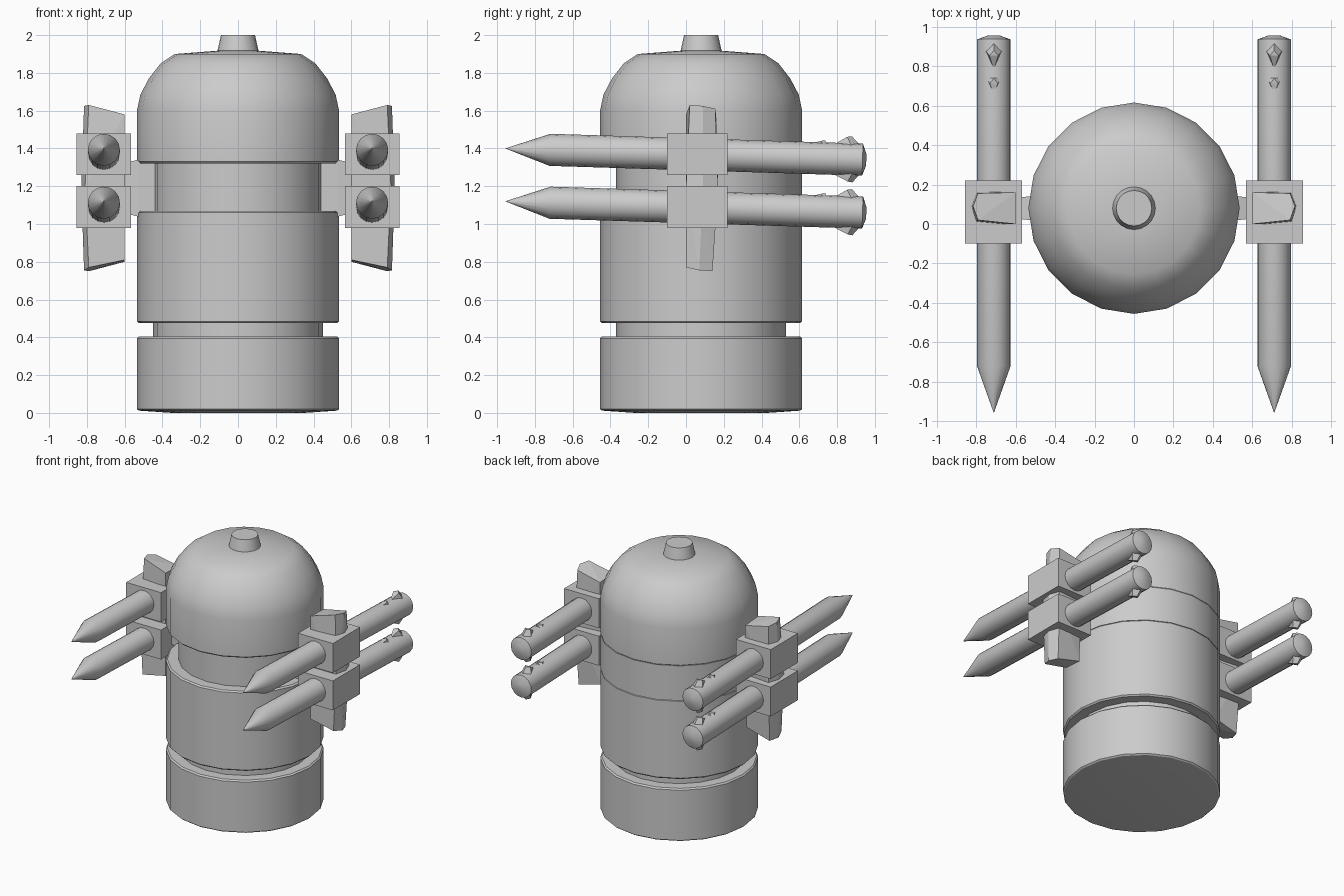
import bpy, bmesh
from math import cos, sin, pi, radians
from mathutils import Matrix, Vector

if "Cube" in bpy.data.objects:
    bpy.data.objects.remove(bpy.data.objects["Cube"])

CY = 0.08  # depth position of the body axis


def finish(name, bm, mirror=False, smooth=False):
    bmesh.ops.remove_doubles(bm, verts=bm.verts, dist=1e-5)
    bmesh.ops.recalc_face_normals(bm, faces=bm.faces)
    me = bpy.data.meshes.new(name)
    bm.to_mesh(me)
    bm.free()
    ob = bpy.data.objects.new(name, me)
    bpy.context.collection.objects.link(ob)
    bpy.ops.object.select_all(action='DESELECT')
    ob.select_set(True)
    bpy.context.view_layer.objects.active = ob
    if smooth:
        bpy.ops.object.shade_smooth_by_angle(angle=radians(32))
    if mirror:
        ob.modifiers.new("Mirror", 'MIRROR').use_mirror_merge = False
    return ob


def lathe(name, profile, matrix, sides=20, arc=2 * pi, mirror=False):
    """Revolve (radius, height) points; a partial arc is closed with end caps."""
    bm = bmesh.new()
    full = arc > 6.28
    n = sides if full else sides + 1
    rings = [[bm.verts.new(matrix @ Vector((r * cos(arc * i / sides), r * sin(arc * i / sides), z)))
              for i in range(n)] for r, z in profile]
    for a, b in zip(rings, rings[1:]):
        for i in range(n if full else n - 1):
            j = (i + 1) % n
            bm.faces.new((a[i], a[j], b[j], b[i]))
    if full:
        bm.faces.new(rings[0])
        bm.faces.new(rings[-1])
    else:
        for i in (0, n - 1):
            bm.faces.new([ring[i] for ring in rings])
    return finish(name, bm, mirror, True)


def hull(name, points):
    """Faceted solid around a few points, mirrored to the other side."""
    bm = bmesh.new()
    for p in points:
        bm.verts.new(p)
    bmesh.ops.convex_hull(bm, input=bm.verts)
    bmesh.ops.dissolve_limit(bm, angle_limit=radians(1), verts=bm.verts, edges=bm.edges)
    return finish(name, bm, True)


def box(x0, x1, y0, y1, z0, z1):
    return [(x, y, z) for x in (x0, x1) for y in (y0, y1) for z in (z0, z1)]


# Body: stacked drums around a narrower core
axis = Matrix.Translation((0, CY, 0))
lathe("base_drum", [(0.35, 0), (0.525, 0.012), (0.535, 0.02), (0.535, 0.395), (0.525, 0.405), (0.4, 0.405)], axis)
lathe("core", [(0.45, 0.38), (0.45, 1.36)], axis)
lathe("middle_drum", [(0.4, 0.475), (0.525, 0.475), (0.535, 0.485), (0.535, 1.06), (0.525, 1.07), (0.4, 1.07)], axis)
lathe("dome", [(0.4, 1.32), (0.525, 1.32), (0.535, 1.33), (0.535, 1.6), (0.517, 1.685), (0.472, 1.77),
               (0.41, 1.85), (0.335, 1.9), (0.1, 1.918)], axis)
lathe("top_knob", [(0.112, 1.9), (0.108, 1.92), (0.09, 2.0)], axis)

# Back half of the slot level is flush with the body
lathe("rear_band", [(0.44, 1.065), (0.535, 1.065), (0.535, 1.325), (0.44, 1.325), (0.44, 1.065)],
      axis, 10, pi)

# Side mounts
hull("mount_arm", box(0.42, 0.53, 0.02, 0.14, 1.04, 1.34) + box(0.58, 0.70, 0.04, 0.12, 1.08, 1.3))
hull("mount_spine", [
    (0.60, 0.00, 1.58), (0.60, 0.16, 1.57), (0.79, 0.02, 1.63), (0.79, 0.155, 1.61), (0.815, 0.09, 1.625),
    (0.60, 0.01, 1.19), (0.60, 0.15, 1.19), (0.81, 0.00, 1.19), (0.80, 0.17, 1.19), (0.83, 0.09, 1.19),
    (0.60, 0.00, 0.81), (0.60, 0.14, 0.80), (0.79, 0.00, 0.77), (0.79, 0.14, 0.75), (0.815, 0.07, 0.755)])

# Paired missiles with holder blocks and tail fins
for tag, z in (("upper", 1.37), ("lower", 1.09)):
    hull(tag + "_holder", box(0.567, 0.855, -0.1, 0.22, z - 0.11, z + 0.11))
    tilt = Matrix.Translation((0.71, 0, z)) @ Matrix.Rotation(radians(-1.8), 4, 'X')
    lathe(tag + "_missile", [(0.001, -0.955), (0.085, -0.72), (0.085, 0.935), (0.03, 0.955)],
          tilt @ Matrix.Rotation(radians(-90), 4, 'X'), 16, mirror=True)
    # each fin: (along, outward) for root start, peak and end, then half width
    for fin, side, (a, b, c), peak, w in (
            ("top_fin", 1, (0.78, 0.85, 0.945), 0.122, 0.045),
            ("bottom_fin", -1, (0.77, 0.86, 0.945), 0.122, 0.045),
            ("front_fin", 1, (0.65, 0.71, 0.735), 0.096, 0.04)):
        pts = [(0, a, 0.075), (-w, b + 0.03, 0.06), (w, b + 0.03, 0.06), (0, c, 0.05),
               (-w * 0.5, b, peak - 0.004), (w * 0.5, b, peak - 0.004),
               (0, b + 0.025, peak)]
        hull(tag + "_" + fin, [tilt @ Vector((x, y, side * h)) for x, y, h in pts])
